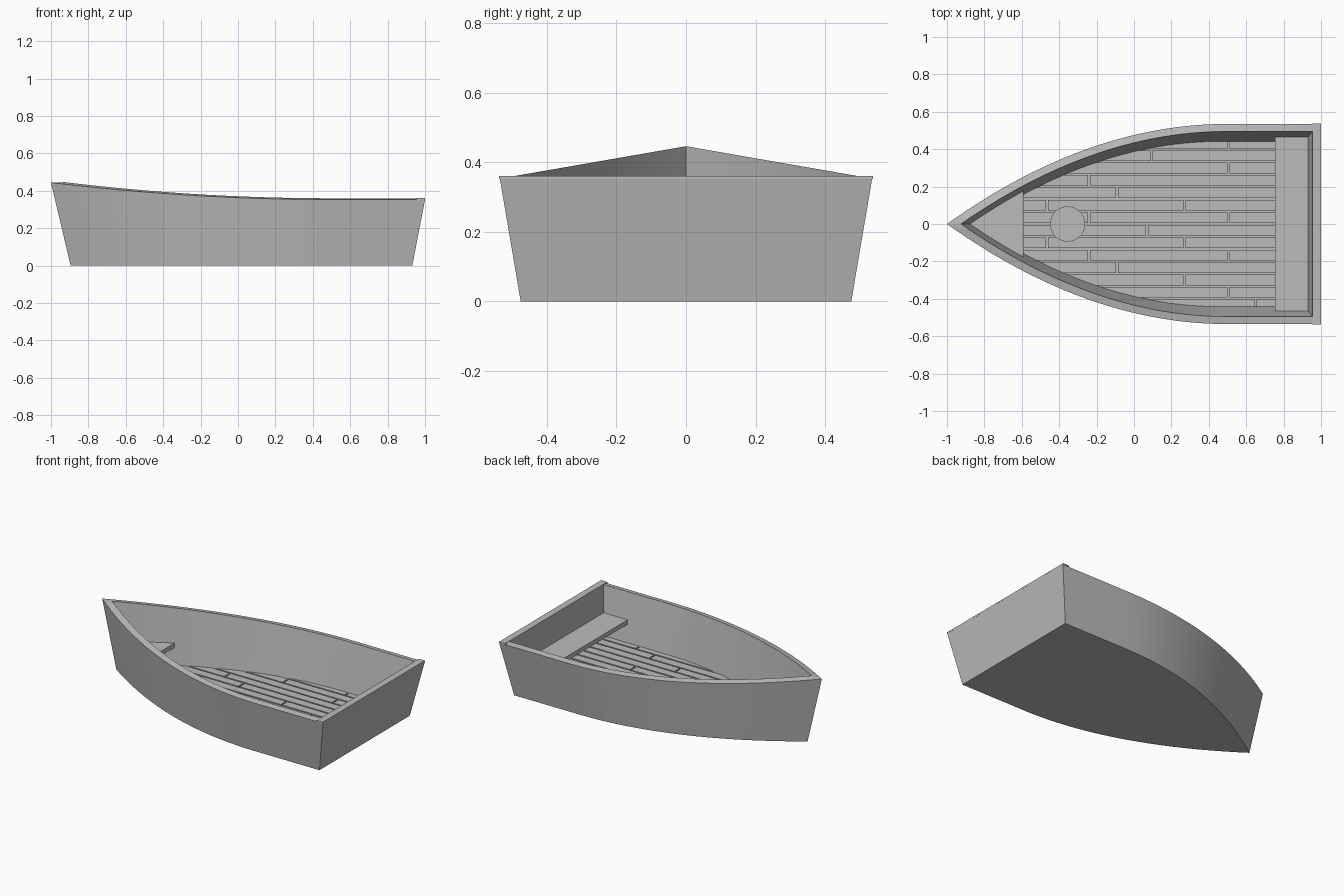
import bpy, bmesh, math

cube = bpy.data.objects.get("Cube")
if cube:
    bpy.data.objects.remove(cube)

grey = bpy.data.materials.new("plain_grey")
grey.use_nodes = True
COLOUR = (0.5, 0.5, 0.5, 1)
grey.diffuse_color = COLOUR
grey.node_tree.nodes["Principled BSDF"].inputs["Base Color"].default_value = COLOUR

FLOOR, STEPS = 0.04, 28


def finish(name, bm, smooth=False):
    """Turn a bmesh into a named object with the hull colour."""
    bmesh.ops.recalc_face_normals(bm, faces=bm.faces)
    mesh = bpy.data.meshes.new(name)
    bm.to_mesh(mesh)
    bm.free()
    mesh.materials.append(grey)
    obj = bpy.data.objects.new(name, mesh)
    bpy.context.collection.objects.link(obj)
    if smooth:
        bpy.ops.object.select_all(action='DESELECT')
        obj.select_set(True)
        bpy.context.view_layer.objects.active = obj
        bpy.ops.object.shade_smooth_by_angle(angle=math.radians(30))
    return obj


def slab(bm, outline, low, high):
    """Prism over a flat outline of (x, y) points."""
    pts = []
    for p in outline:
        if not pts or math.dist(p, pts[-1]) > 1e-4:
            pts.append(p)
    if math.dist(pts[0], pts[-1]) < 1e-4:
        pts.pop()
    if len(pts) < 3:
        return
    face = bm.faces.new([bm.verts.new((x, y, low)) for x, y in pts])
    top = bmesh.ops.extrude_face_region(bm, geom=[face])["geom"]
    for v in top:
        if isinstance(v, bmesh.types.BMVert):
            v.co.z = high


def rectangle(x0, x1, half):
    return [(x0, -half), (x1, -half), (x1, half), (x0, half)]


# Hull levels: bow x, end-of-curve x, stern x, half width, stern z, bow z
outer_low = (-0.895, 0.46, 0.932, 0.475, 0, 0)
outer_top = (-1.0, 0.5, 1.0, 0.535, 0.353, 0.444)
inner_top = (-0.925, 0.5, 0.955, 0.495, 0.36, 0.446)
inner_low = (-0.85, 0.46, 0.91, 0.44, FLOOR, FLOOR)


def contour(level):
    """Closed pointed outline, from the bow down one side and back."""
    bow, knee, stern, half, z0, z1 = level
    side = []
    for i in range(STEPS + 1):
        u = 1 - i / STEPS
        side.append((knee + (bow - knee) * u, half * (1 - u * u), z0 + (z1 - z0) * u * u))
    side.append((stern, half, z0))
    return side + [(x, -y, z) for x, y, z in reversed(side[1:])]


# Hull shell: outer wall, rim, inner wall, bottom and inner floor
bm = bmesh.new()
rings = [[bm.verts.new(p) for p in contour(level)]
         for level in (outer_low, outer_top, inner_top, inner_low)]
for a, b in zip(rings, rings[1:]):
    for i in range(len(a)):
        j = (i + 1) % len(a)
        bm.faces.new((a[i], a[j], b[j], b[i]))
bm.faces.new(rings[0])
bm.faces.new(rings[-1])
finish("hull", bm, smooth=True)

# Thin cap along the top of the transom
bm = bmesh.new()
slab(bm, rectangle(0.955, 1.0, 0.537), 0.352, 0.361)
finish("transom_cap", bm)


def wall_x(y, half, bow, knee):
    """Forward end of the floor at a given distance from the centreline."""
    return knee + (bow - knee) * math.sqrt(max(0, 1 - abs(y) / half))


# Floor planks in staggered rows, trimmed to the curve of the hull
PITCH, GAP, LIMIT = 0.0665, 0.005, 0.445
joints = [[0.65], [0.505], [0.27], [-0.09], [0.505, -0.24], [0.27, -0.465], [0.07],
          [0.505, -0.24], [0.27, -0.465], [-0.09], [-0.24], [0.505], [0.095], [0.505]]
bm = bmesh.new()
for row, cuts in enumerate(joints):
    y0 = max((row - 7) * PITCH + GAP, -LIMIT)
    y1 = min((row - 6) * PITCH - GAP, LIMIT)
    ends = [-1] + sorted(cuts) + [0.92]
    for a, b in zip(ends, ends[1:]):
        left, right = a + GAP, b - GAP
        ys = [y1 + (y0 - y1) * k / 8 for k in range(9)]
        front = [(min(right, max(left, wall_x(y, 0.447, -0.86, 0.46))), y) for y in ys]
        if min(x for x, y in front) < right - 0.01:
            slab(bm, [(right, y0), (right, y1)] + front, FLOOR - 0.005, FLOOR + 0.01)
finish("floor_planks", bm)

# Bow seat, a triangle following the hull sides
bm = bmesh.new()
SEAT_LOW, SEAT_TOP, SEAT_EDGE = 0.16, 0.19, -0.59
side = []
for k in range(9):
    x = -0.89 + (SEAT_EDGE + 0.89) * k / 8
    u = (0.475 - x) / 1.365
    side.append((x, 0.468 * (1 - u * u)))
slab(bm, side + [(x, -y) for x, y in reversed(side)], SEAT_LOW, SEAT_TOP)
finish("bow_seat", bm)

# Stern bench across the hull
bm = bmesh.new()
slab(bm, rectangle(0.755, 0.935, 0.467), SEAT_LOW, SEAT_TOP)
finish("stern_bench", bm)

# Round fitting on the floor: a disc with a smaller raised disc
for name, radius, top in (("floor_disc", 0.094, 0.06), ("floor_disc_centre", 0.066, 0.064)):
    bm = bmesh.new()
    ring = [(-0.355 + radius * math.cos(math.tau * k / 32), radius * math.sin(math.tau * k / 32))
            for k in range(32)]
    slab(bm, ring, FLOOR - 0.005, top)
    finish(name, bm, smooth=True)
